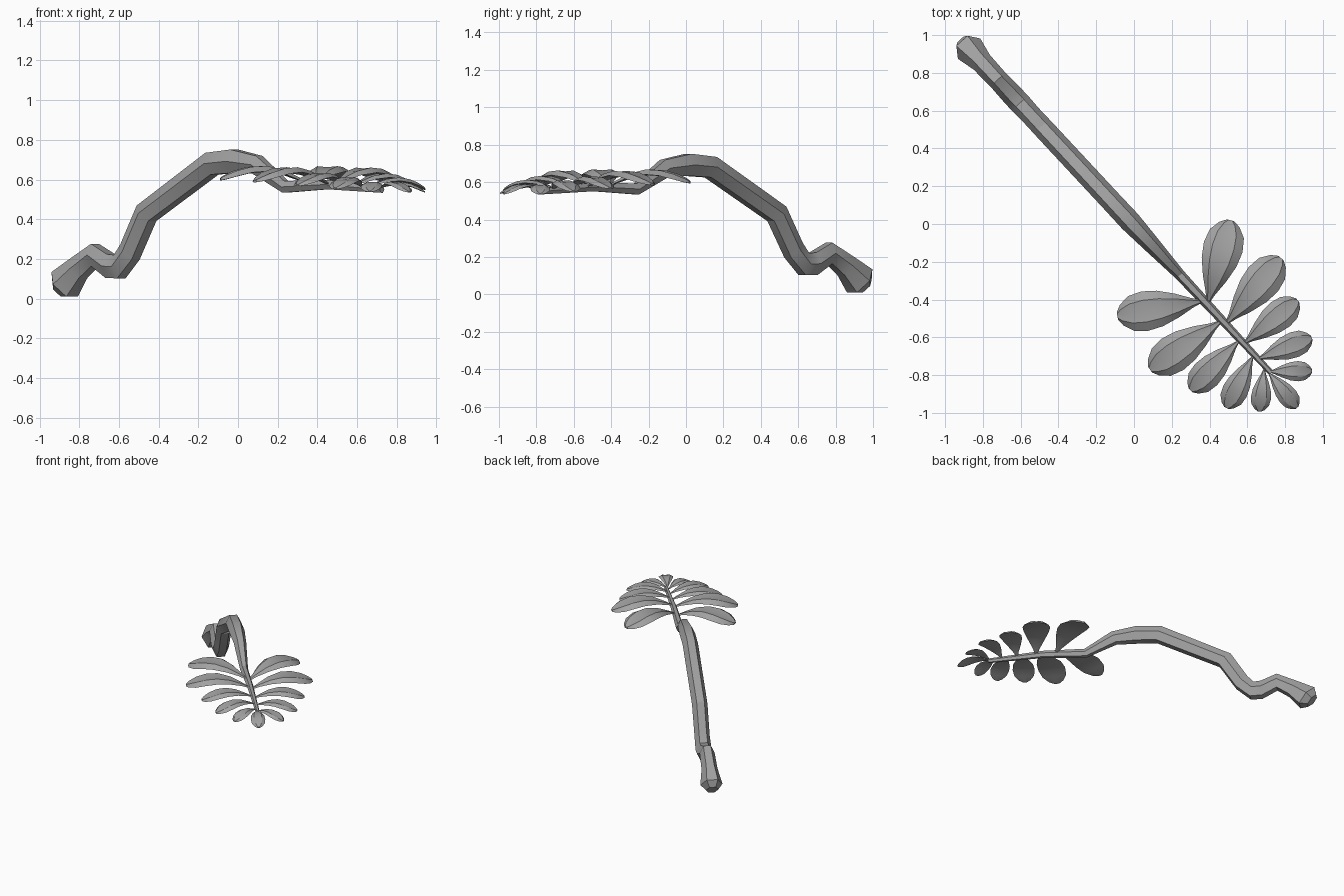
import bpy, bmesh, math
from mathutils import Vector

cube = bpy.data.objects.get("Cube")
if cube:
    bpy.data.objects.remove(cube)

grey = bpy.data.materials.new("plain_grey")
grey.use_nodes = True
colour = (0.36, 0.36, 0.36, 1)
grey.diffuse_color = colour
grey.node_tree.nodes["Principled BSDF"].inputs["Base Color"].default_value = colour

# The whole plant lies along one diagonal: ALONG runs to the leafy end
ALONG = Vector((0.672, -0.741, 0))
SIDE = Vector((0.741, 0.672, 0))
UP = Vector((0, 0, 1))


def loft(name, rings):
    """Skin closed rings of points, cap both ends and add the object."""
    bm = bmesh.new()
    rings = [[bm.verts.new(p) for p in ring] for ring in rings]
    for a, b in zip(rings, rings[1:]):
        for k in range(len(a)):
            n = (k + 1) % len(a)
            bm.faces.new((a[k], a[n], b[n], b[k]))
    bm.faces.new(rings[0])
    bm.faces.new(rings[-1])
    bmesh.ops.recalc_face_normals(bm, faces=bm.faces)
    mesh = bpy.data.meshes.new(name)
    bm.to_mesh(mesh)
    bm.free()
    mesh.materials.append(grey)
    obj = bpy.data.objects.new(name, mesh)
    bpy.context.collection.objects.link(obj)
    bpy.ops.object.select_all(action="DESELECT")
    obj.select_set(True)
    bpy.context.view_layer.objects.active = obj
    bpy.ops.object.shade_smooth_by_angle()


# Stem rings: x, z, half width, slope in degrees
STEM = [(-0.88, 0.045, 0.045, 42), (-0.856, 0.072, 0.08, 42),
        (-0.79, 0.15, 0.058, 38), (-0.706, 0.22, 0.054, 0),
        (-0.63, 0.164, 0.058, -4), (-0.583, 0.161, 0.058, 12),
        (-0.532, 0.235, 0.055, 48), (-0.45, 0.43, 0.056, 48),
        (-0.125, 0.68, 0.056, 20), (-0.015, 0.692, 0.057, 0),
        (0.1, 0.675, 0.045, -20), (0.24, 0.563, 0.029, -12),
        (0.45, 0.575, 0.023, 0), (0.72, 0.549, 0.015, -5)]


def build_stem(sides=6):
    rings = []
    for x, z, r, slope in STEM:
        centre = ALONG * (x / ALONG.x) + UP * z + SIDE * 0.02 * (x - 0.3)
        t = math.radians(slope)
        normal = UP * math.cos(t) - ALONG * math.sin(t)
        angles = [math.tau * k / sides for k in range(sides)]
        rings.append([centre + SIDE * r * math.cos(a) + normal * r * 1.2 * math.sin(a)
                      for a in angles])
    loft("stem", rings)


# Leaf outline: fraction of length, fraction of half width
OUTLINE = [(0, 0.06), (0.12, 0.24), (0.3, 0.6), (0.5, 0.9), (0.68, 1),
           (0.84, 0.88), (0.95, 0.52), (1, 0.18)]
# Leaf cross section: two puffed halves with a slight groove along the midrib
SECTION = [(-1, -0.1), (-0.55, 0.16), (0, 0.11), (0.55, 0.16),
           (1, -0.1), (0.55, -0.13), (0, -0.13), (-0.55, -0.13)]


def build_leaf(name, base, tip, width):
    """base and tip are (distance along, distance to the side)."""
    start = ALONG * base[0] + SIDE * base[1]
    span = ALONG * tip[0] + SIDE * tip[1] - start
    across = UP.cross(span).normalized()
    root_z = 0.575 - 0.05 * max(0, base[0] - 0.7)
    # Leaves nearer the end hang lower at the tip
    rise = 0.055 * span.length - 0.065 * (base[0] - 0.56)
    rings = []
    for t, w in OUTLINE:
        arch = 0.14 * span.length * math.sin(math.pi * t) + rise * t
        centre = start + span * t + UP * (root_z + arch)
        half = width / 2 * w
        thick = width / 2 * math.sqrt(w)
        rings.append([centre + across * half * f + UP * thick * h for f, h in SECTION])
    loft(name, rings)


# Leaf pairs: base along, tip along, tip sideways, width
PAIRS = [(0.56, 0.315, 0.392, 0.212), (0.705, 0.642, 0.455, 0.202),
         (0.845, 0.868, 0.37, 0.162), (0.955, 1.064, 0.292, 0.137),
         (1.045, 1.195, 0.175, 0.107)]

build_stem()
for i, (base, tip, out, width) in enumerate(PAIRS, 1):
    for label, s in (("left", 1), ("right", -1)):
        stagger = 0.014 * s
        build_leaf(f"leaf_{label}_{i}", (base + stagger, 0.005 * s),
                   (tip + stagger, out * s), width)
build_leaf("leaf_end", (1.06, 0), (1.3, -0.014), 0.105)
